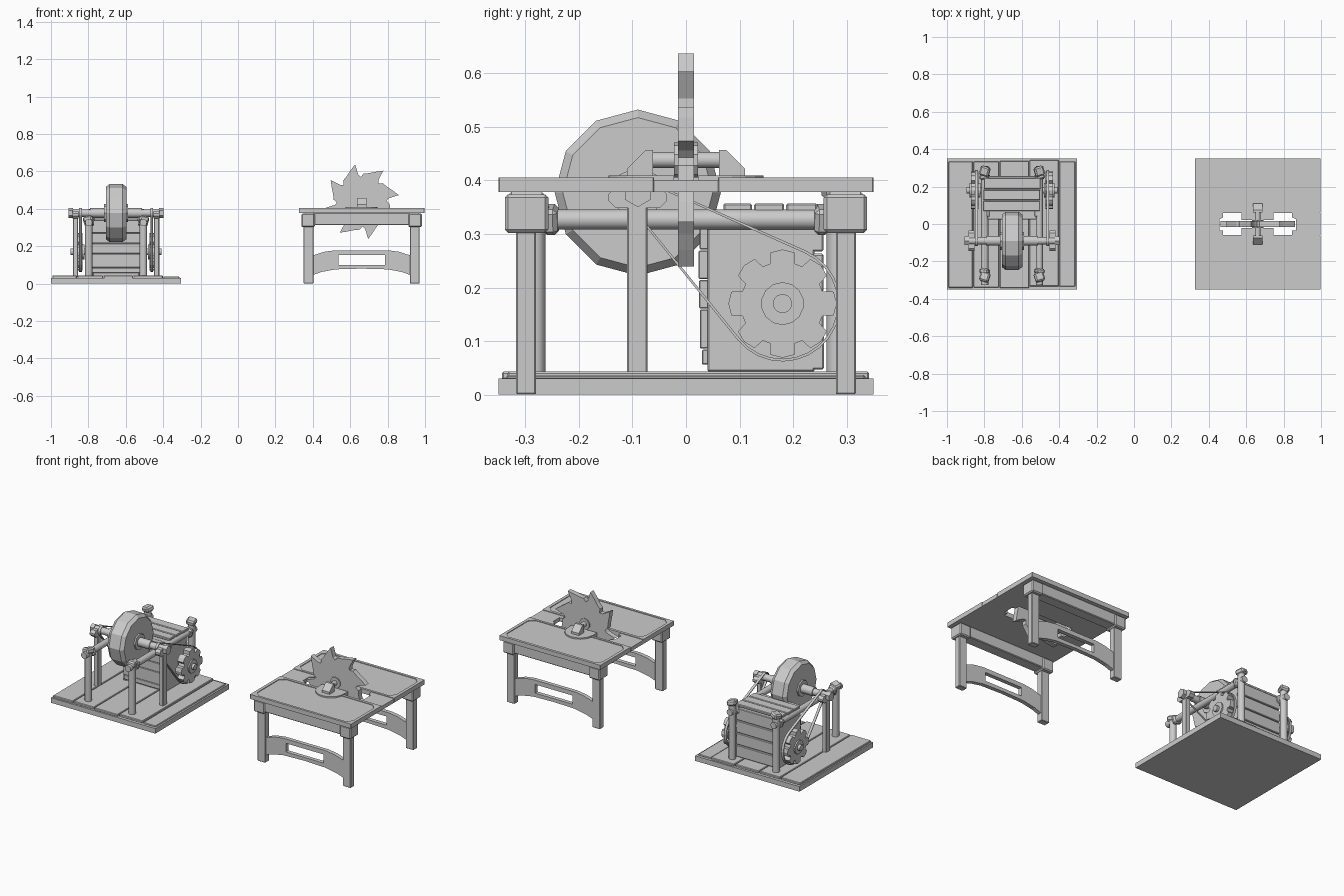
import bpy, bmesh, random
from math import sin, cos, pi, atan2, acos, hypot, radians

if "Cube" in bpy.data.objects:
    bpy.data.objects.remove(bpy.data.objects["Cube"])

random.seed(4)


def put(axis, u, v, w):
    return {'x': (w, u, v), 'y': (u, w, v), 'z': (u, v, w)}[axis]


def finish(name, bm, bevel=0, smooth=False):
    bmesh.ops.recalc_face_normals(bm, faces=bm.faces)
    me = bpy.data.meshes.new(name)
    bm.to_mesh(me)
    bm.free()
    ob = bpy.data.objects.new(name, me)
    bpy.context.collection.objects.link(ob)
    if bevel:
        m = ob.modifiers.new("bevel", 'BEVEL')
        m.width = bevel
        m.segments = 1
    if smooth:
        bpy.ops.object.select_all(action='DESELECT')
        bpy.context.view_layer.objects.active = ob
        ob.select_set(True)
        bpy.ops.object.shade_smooth_by_angle(angle=radians(40))
    return ob


def loft(name, axis, rings, closed=False, bevel=0, smooth=False):
    """rings: list of (outline points, depth along axis)"""
    bm = bmesh.new()
    vs = [[bm.verts.new(put(axis, u, v, w)) for u, v in pts] for pts, w in rings]
    n = len(vs[0])
    pairs = list(zip(vs, vs[1:])) + ([(vs[-1], vs[0])] if closed else [])
    for a, b in pairs:
        for i in range(n):
            j = (i + 1) % n
            bm.faces.new((a[i], a[j], b[j], b[i]))
    if not closed:
        bm.faces.new(vs[0])
        bm.faces.new(vs[-1])
    return finish(name, bm, bevel, smooth)


def prism(name, axis, pts, w0, w1, bevel=0):
    return loft(name, axis, [(pts, w0), (pts, w1)], bevel=bevel)


def box(name, x0, x1, y0, y1, z0, z1, bevel=0):
    x0, x1 = sorted((x0, x1))
    y0, y1 = sorted((y0, y1))
    return prism(name, 'z', [(x0, y0), (x1, y0), (x1, y1), (x0, y1)], z0, z1, bevel)


def circle(u, v, r, n=12, a0=pi / 2):
    return [(u + r * cos(a0 + 2 * pi * i / n), v + r * sin(a0 + 2 * pi * i / n)) for i in range(n)]


def rod(name, axis, u, v, r, w0, w1, n=12, smooth=True):
    c = circle(u, v, r, n)
    return loft(name, axis, [(c, w0), (c, w1)], smooth=smooth)


def octo(x0, x1, y0, y1, c):
    return [(x0 + c, y0), (x1 - c, y0), (x1, y0 + c), (x1, y1 - c),
            (x1 - c, y1), (x0 + c, y1), (x0, y1 - c), (x0, y0 + c)]


# ---------------- saw table ----------------
T = 0.661
for s in (-1, 1):
    # table top half with a shallow recessed panel
    lo, hi = sorted((s * 0.06, s * 0.35))
    outer = octo(T - 0.336, T + 0.336, lo, hi, 0.002)
    inner = octo(T - 0.318, T + 0.318, lo + 0.014, hi - 0.016, 0.03)
    loft("table_top_half", 'z', [(outer, 0.378), (outer, 0.405), (inner, 0.405), (inner, 0.401)])
    # middle strip ends beside the blade slot
    x0, x1 = s * 0.336, s * 0.205
    prism("slot_end_board", 'z', [(T + x0, -0.06), (T + x0, 0.06), (T + x1 - s * 0.02, 0.06),
          (T + x1 - s * 0.02, 0.035), (T + x1, 0.025), (T + x1, -0.025),
          (T + x1 - s * -0.0, -0.035), (T + x1 - s * 0.02, -0.035), (T + x1 - s * 0.02, -0.06)], 0.378, 0.401)
    # beam, leg tops, legs and arched stretcher
    box("table_beam", T - 0.305, T + 0.305, s * 0.265, s * 0.33, 0.312, 0.378, 0.004)
    for t in (-1, 1):
        box("beam_end_block", T + t * 0.25, T + t * 0.322, s * 0.257, s * 0.338, 0.302, 0.374, 0.006)
        box("table_leg", T + t * 0.258, T + t * 0.31, s * 0.28, s * 0.317, 0, 0.305, 0.003)
        half = [(0, 0.178), (0.14, 0.178), (0.2, 0.17), (0.262, 0.15), (0.262, 0.045), (0.215, 0.062),
                (0.14, 0.076), (0, 0.08), (0, 0.1), (0.125, 0.1), (0.125, 0.152), (0, 0.152)]
        prism("arched_stretcher", 'y', [(T + t * u, v) for u, v in half], s * 0.287, s * 0.311)
    # half-round plate and bearing bracket
    arc = [(T + 0.085 * cos(a * pi / 10), s * (0.06 + 0.085 * sin(a * pi / 10))) for a in range(11)]
    prism("bearing_plate", 'z', [(T + 0.085, s * 0.022)] + arc + [(T - 0.085, s * 0.022)], 0.385, 0.409)
    prism("bearing_bracket", 'x', [(s * 0.062, 0.407), (s * 0.11, 0.407), (s * 0.11, 0.422),
                                   (s * 0.075, 0.457), (s * 0.062, 0.457)], T - 0.025, T + 0.025)

# toothed blade with hub and shaft
pts = []
for k in range(8):
    for da, r in ((-3, 0.145), (0, 0.202), (9, 0.178), (20, 0.158), (31, 0.15), (37, 0.132)):
        a = radians(100 + 45 * k + da)
        pts.append((T + r * cos(a), 0.438 + r * sin(a)))
prism("saw_blade", 'y', pts, -0.015, 0.015)
rod("blade_hub", 'y', T, 0.438, 0.033, -0.022, 0.022, 10, False)
rod("blade_shaft", 'y', T, 0.438, 0.015, -0.07, 0.07)

# ---------------- grindstone ----------------
G = -0.652
box("base_board", -1, -0.305, -0.35, 0.35, 0, 0.03)
edges = [-0.995, -0.86, -0.72, -0.56, -0.40, -0.312]
for i in range(5):
    box("base_plank", edges[i] + 0.002, edges[i + 1] - 0.002, -0.338 + random.uniform(-0.006, 0.006),
        0.338 + random.uniform(-0.006, 0.006), 0.028, 0.043 if i < 4 else 0.037, 0.003)

# stone wheel and axle
AY, AZ = -0.09, 0.377
big, rim = circle(AY, AZ, 0.155), circle(AY, AZ, 0.14)
loft("grinding_wheel", 'x', [(rim, G - 0.055), (big, G - 0.035), (big, G + 0.035), (rim, G + 0.055)])
rod("wheel_hub", 'x', AY, AZ, 0.048, G - 0.064, G + 0.064, 8, False)
rod("axle", 'x', AY, AZ, 0.02, G - 0.235, G + 0.235)
rod("axle_sleeve", 'x', AY, AZ, 0.026, G - 0.14, G + 0.14)

# belt outline round the axle and the drive gear
GY, GZ = 0.18, 0.17


def belt_loop(r1, r2):
    t = atan2(GZ - AZ, GY - AY)
    b = acos((r1 - r2) / hypot(GY - AY, GZ - AZ))
    out = []
    for i in range(17):
        a = t - b + 2 * b * i / 16
        out.append((GY + r2 * cos(a), GZ + r2 * sin(a)))
    for i in range(9):
        a = t + b + (2 * pi - 2 * b) * i / 8
        out.append((AY + r1 * cos(a), AZ + r1 * sin(a)))
    return out


gear = []
for k in range(8):
    for da, r in ((-13, 0.098), (0, 0.101), (13, 0.098), (17, 0.078), (28, 0.078)):
        a = radians(90 + 45 * k + da)
        gear.append((GY + r * cos(a), GZ + r * sin(a)))

for s in (-1, 1):
    # axle support post, bearing and end cap
    box("axle_post", G + s * 0.203, G + s * 0.231, -0.11, -0.072, 0.035, 0.355, 0.003)
    prism("axle_bearing", 'x', octo(-0.145, -0.035, 0.348, 0.388, 0.014), G + s * 0.2, G + s * 0.233)
    rod("axle_cap", 'x', AY, AZ, 0.027, G + s * 0.23, G + s * 0.254, 6, False)
    # drive gear, hub, gear shaft and belt
    prism("drive_gear", 'x', gear, G + s * 0.18, G + s * 0.22)
    rod("gear_hub", 'x', GY, GZ, 0.04, G + s * 0.17, G + s * 0.228, 14, False)
    rod("gear_shaft", 'x', GY, GZ, 0.018, G + s * 0.11, G + s * 0.243)
    o, i = belt_loop(0.028, 0.108), belt_loop(0.024, 0.103)
    w0, w1 = G + s * 0.183, G + s * 0.198
    loft("drive_belt", 'x', [(o, w0), (o, w1), (i, w1), (i, w0)], closed=True)
    # round posts, long rail and lashings
    rx = G + s * 0.146
    rod("long_rail", 'y', rx, 0.327, 0.019, -0.325, 0.31)
    for t in (-1, 1):
        rod("frame_post", 'z', rx, t * 0.282, 0.02, 0.035, 0.375 if t > 0 else 0.345)
        ztop = 0.382 if t > 0 else 0.345
        cap = box("post_cap", -0.026, 0.026, -0.026, 0.026, -0.018, 0.014, 0.008)
        cap.location = (rx, t * 0.282, ztop)
        cap.rotation_euler = (0.15 * t, 0.2 * s, 0.3 * s)
        knot = box("rail_lashing", -0.025, 0.025, -0.014, 0.014, -0.025, 0.025, 0.008)
        knot.location = (rx, t * 0.252, 0.327)
        knot.rotation_euler = (0, 0.3 * s, 0.12 * t)

# water box: core, horizontal planks front and back, lid planks
box("water_box", G - 0.125, G + 0.125, 0.05, 0.235, 0.04, 0.34)
for s in (-1, 1):
    box("box_side", G + s * 0.12, G + s * 0.14, 0.04, 0.24, 0.043, 0.342, 0.003)
zs = [0.055, 0.085, 0.16, 0.215, 0.27, 0.34]
for i in range(5):
    box("front_plank", G - 0.13, G + 0.13, 0.022 + random.uniform(0, 0.014), 0.055,
        zs[i] + 0.001, zs[i + 1] - 0.001, 0.002)
zs = [0.045, 0.118, 0.19, 0.265, 0.34]
for i in range(4):
    box("back_plank", G - 0.14, G + 0.14, 0.23, 0.25 + random.uniform(0, 0.008), zs[i] + 0.002, zs[i + 1] - 0.002, 0.003)
ys = [0.068, 0.125, 0.185, 0.247]
for i in range(3):
    lid = box("lid_plank", G - 0.152, G + 0.152, ys[i] + 0.002, ys[i + 1] - 0.002, 0.342, 0.357, 0.003)
    lid.location.x = random.uniform(-0.005, 0.005)
